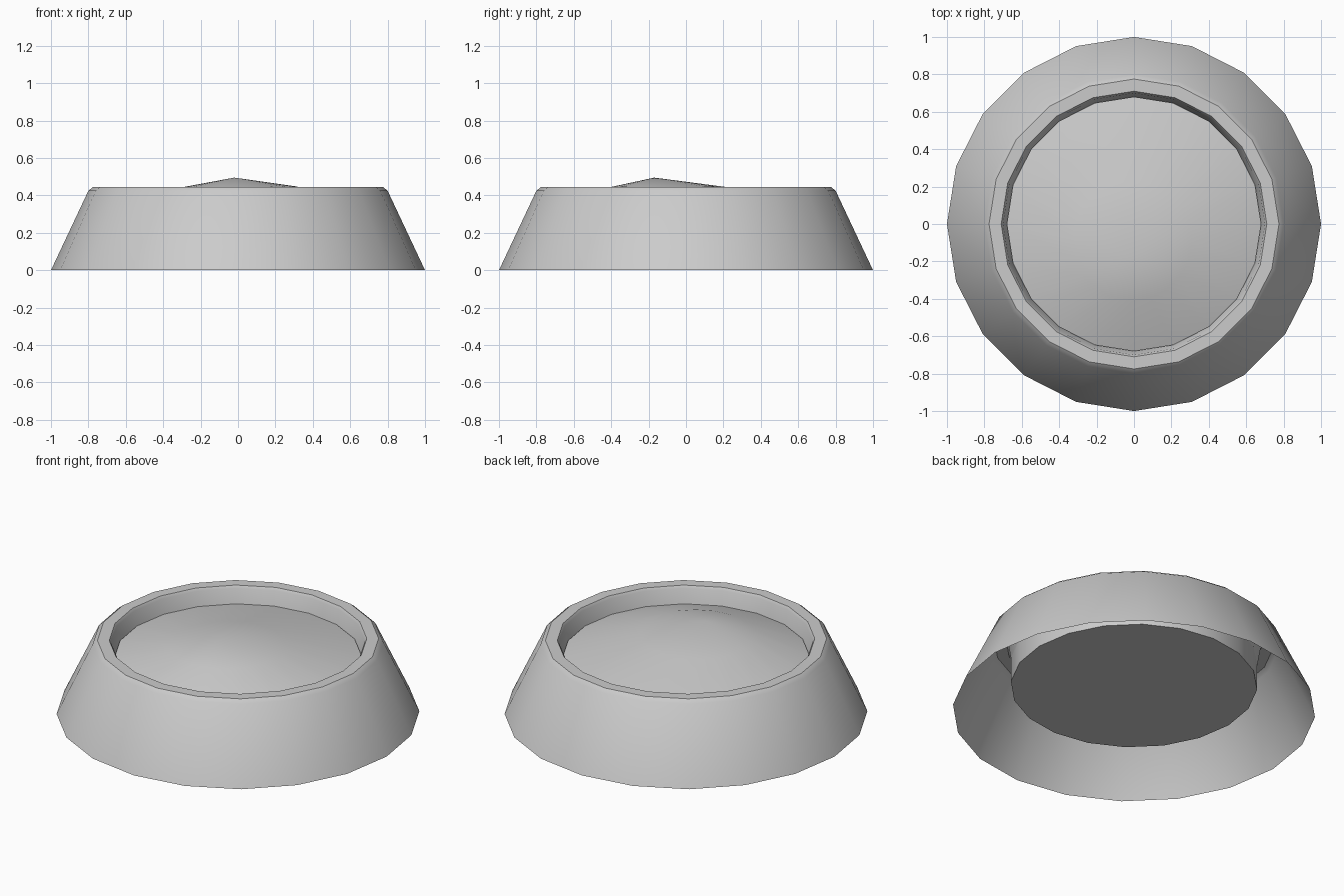
import bpy, bmesh, math

if "Cube" in bpy.data.objects:
    bpy.data.objects.remove(bpy.data.objects["Cube"])

SIDES = 20


def ring(bm, r, z):
    return [bm.verts.new((r * math.cos(2 * math.pi * i / SIDES),
                          r * math.sin(2 * math.pi * i / SIDES), z)) for i in range(SIDES)]


def bridge(bm, lower, upper):
    for i in range(SIDES):
        j = (i + 1) % SIDES
        bm.faces.new((lower[i], lower[j], upper[j], upper[i]))


def finish(bm, name, angle):
    mesh = bpy.data.meshes.new(name)
    bm.to_mesh(mesh)
    bm.free()
    ob = bpy.data.objects.new(name, mesh)
    bpy.context.collection.objects.link(ob)
    bpy.ops.object.select_all(action='DESELECT')
    ob.select_set(True)
    bpy.context.view_layer.objects.active = ob
    bpy.ops.object.shade_smooth_by_angle(angle=math.radians(angle))
    return ob


# Bowl shell: open underneath, sloped outside, bevelled rim, inner wall
bm = bmesh.new()
profile = [(1.0, 0), (0.80, 0.425), (0.775, 0.445), (0.71, 0.445),
           (0.70, 0.43), (0.67, 0.25)]
rings = [ring(bm, r, z) for r, z in profile]
for a, b in zip(rings, rings[1:]):
    bridge(bm, a, b)
finish(bm, "bowl", 30)

# Filling: flat-bottomed disc with an off-centre mound on top
bm = bmesh.new()
px, py, pz = -0.02, -0.17, 0.495
bottom = ring(bm, 0.68, 0.16)
edge = ring(bm, 0.68, 0.345)
bm.faces.new(bottom[::-1])
bridge(bm, bottom, edge)
peak = bm.verts.new((px, py, pz))
t = 0.47
middle = [bm.verts.new((px + t * (v.co.x - px), py + t * (v.co.y - py),
                        0.443 + 0.008 * v.co.x)) for v in edge]
bridge(bm, edge, middle)
for i in range(SIDES):
    bm.faces.new((middle[i], middle[(i + 1) % SIDES], peak))
finish(bm, "filling", 40)
